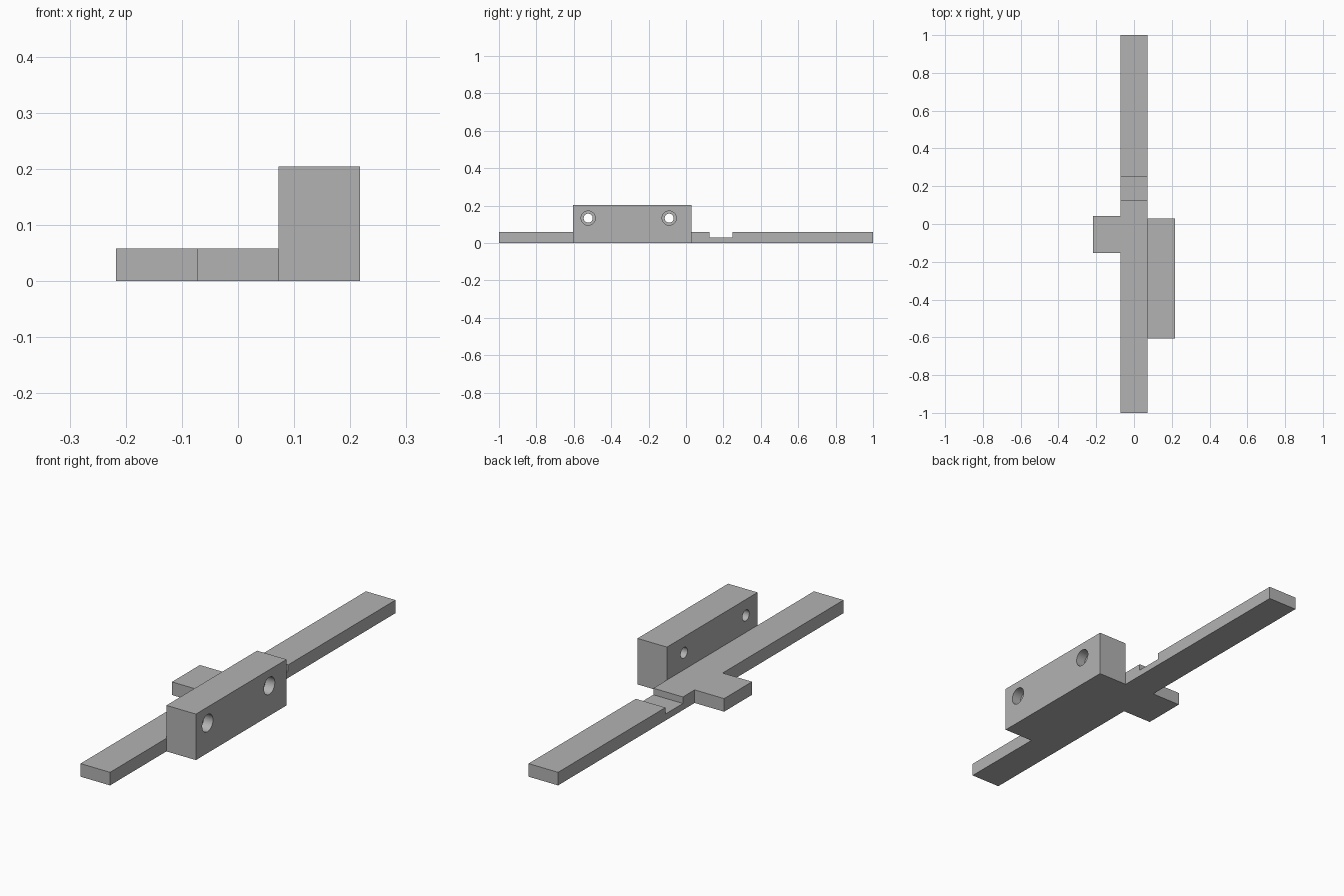
import bpy, bmesh
from math import pi

cube = bpy.data.objects.get("Cube")
if cube:
    bpy.data.objects.remove(cube, do_unlink=True)

grey = bpy.data.materials.new("plain grey")
grey.use_nodes = True
colour = (0.45, 0.45, 0.45, 1)
grey.diffuse_color = colour
grey.node_tree.nodes["Principled BSDF"].inputs["Base Color"].default_value = colour

HALF, SIDE = 0.0725, 0.217          # bar half width, outer edge of side parts
THICK, TALL = 0.058, 0.204          # plate thickness, block height
BLOCK = (-0.605, 0.03)              # block extent in y
TAB = (-0.153, 0.043)               # tab extent in y
NOTCH = (0.125, 0.248)              # notch extent in y


def prism(name, outline, z0, z1):
    """Upright solid from a plan outline."""
    bm = bmesh.new()
    face = bm.faces.new([bm.verts.new((x, y, z0)) for x, y in outline])
    top = bmesh.ops.extrude_face_region(bm, geom=[face])["geom"]
    verts = [v for v in top if isinstance(v, bmesh.types.BMVert)]
    bmesh.ops.translate(bm, verts=verts, vec=(0, 0, z1 - z0))
    bmesh.ops.recalc_face_normals(bm, faces=bm.faces)
    mesh = bpy.data.meshes.new(name)
    bm.to_mesh(mesh)
    bm.free()
    mesh.materials.append(grey)
    obj = bpy.data.objects.new(name, mesh)
    bpy.context.collection.objects.link(obj)
    return obj


def rect(x0, x1, y0, y1):
    return [(x0, y0), (x1, y0), (x1, y1), (x0, y1)]


def cut(target, cutter):
    """Subtract a solid, then discard it."""
    cutter.hide_render = True
    mod = target.modifiers.new("cut", "BOOLEAN")
    mod.operation, mod.solver, mod.object = "DIFFERENCE", "EXACT", cutter
    bpy.context.view_layer.objects.active = target
    bpy.ops.object.modifier_apply(modifier=mod.name)
    bpy.data.objects.remove(cutter, do_unlink=True)


def bore(radius, x0, x1, y, z):
    """Cylinder along x."""
    bpy.ops.mesh.primitive_cylinder_add(
        vertices=48, radius=radius, depth=x1 - x0,
        location=((x0 + x1) / 2, y, z), rotation=(0, pi / 2, 0))
    obj = bpy.context.object
    obj.data.materials.append(grey)
    return obj


# Long bar with its side tab, notched across the top
bar = prism("bar_with_tab", [
    (-HALF, -1), (HALF, -1), (HALF, 1), (-HALF, 1),
    (-HALF, TAB[1]), (-SIDE, TAB[1]), (-SIDE, TAB[0]), (-HALF, TAB[0])], 0, THICK)
cut(bar, prism("notch_cutter", rect(-0.1, 0.1, *NOTCH), 0.029, 0.1))

# Tall mounting block with two counterbored holes
block = prism("mounting_block", rect(HALF, SIDE, *BLOCK), 0, TALL)
for y in (-0.523, -0.09):
    cut(block, bore(0.024, 0, 0.3, y, 0.133))
    cut(block, bore(0.038, SIDE - 0.045, 0.3, y, 0.133))

for obj in (bar, block):
    bpy.ops.object.select_all(action="DESELECT")
    obj.select_set(True)
    bpy.context.view_layer.objects.active = obj
    bpy.ops.object.shade_smooth_by_angle()
